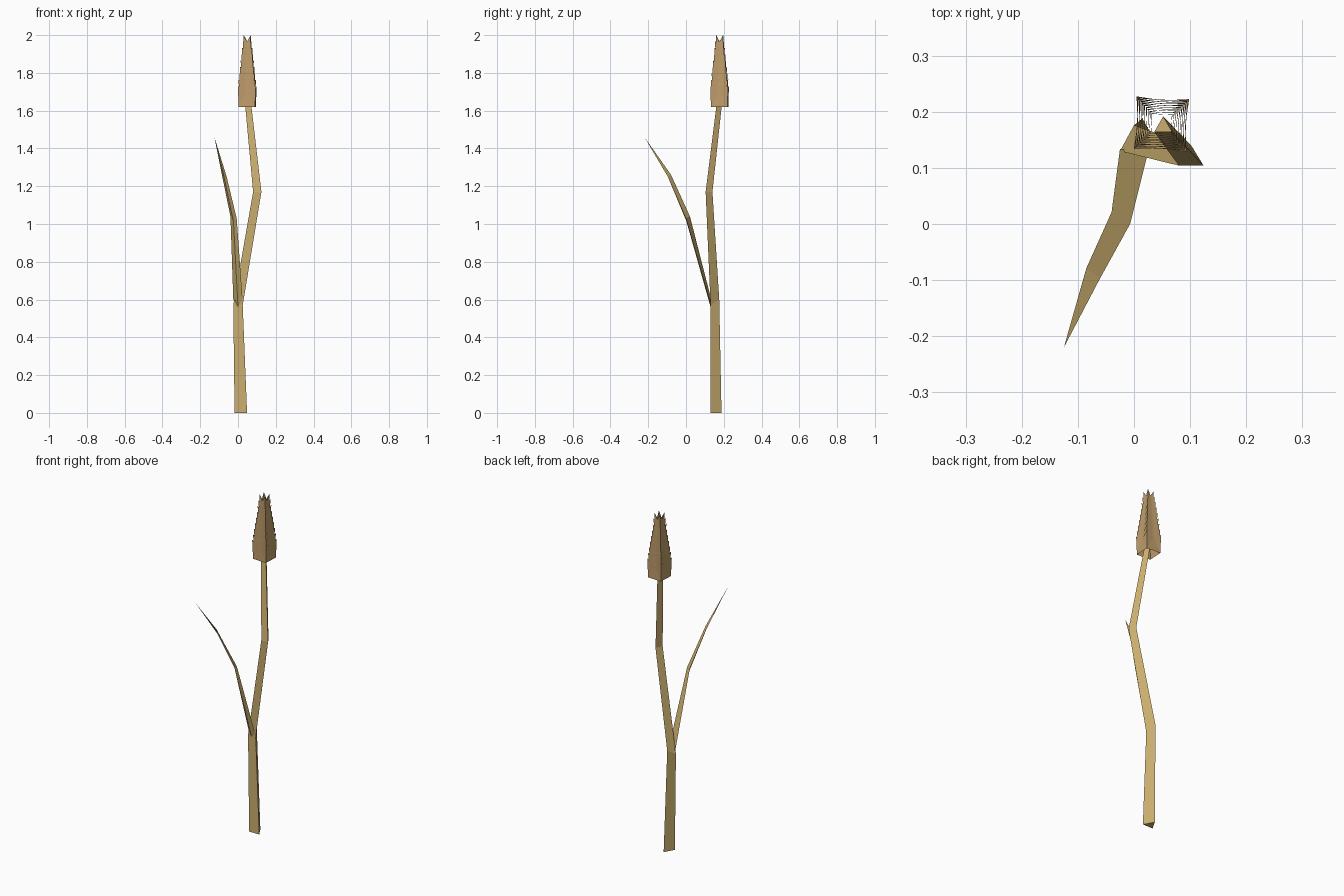
import bpy
from math import radians
from mathutils import Vector, Matrix

if "Cube" in bpy.data.objects:
    bpy.data.objects.remove(bpy.data.objects["Cube"])


def material(name, color):
    m = bpy.data.materials.new(name)
    m.diffuse_color = (*color, 1)
    m.use_nodes = True
    m.node_tree.nodes["Principled BSDF"].inputs["Base Color"].default_value = m.diffuse_color
    return m


def make_object(name, verts, faces, mat):
    me = bpy.data.meshes.new(name)
    me.from_pydata(verts, [], faces)
    me.materials.append(mat)
    ob = bpy.data.objects.new(name, me)
    bpy.context.collection.objects.link(ob)
    return ob


def bridge(rings, n):
    """Side quads between successive rings of n points (counter-clockwise from above)."""
    return [(r * n + i, r * n + (i + 1) % n, (r + 1) * n + (i + 1) % n, (r + 1) * n + i)
            for r in range(rings - 1) for i in range(n)]


straw = material("straw", (0.60, 0.43, 0.16))
grain = material("grain", (0.53, 0.34, 0.15))

# Stem: bent three-sided tube; rings are centre x, front y, front z, back z, half width, depth
stem_rings = [
    (0.015, 0.130, 0.00, 0.00, 0.033, 0.058),
    (0.000, 0.130, 0.57, 0.60, 0.025, 0.046),
    (0.102, 0.104, 1.17, 1.17, 0.022, 0.036),
    (0.052, 0.164, 1.65, 1.65, 0.016, 0.028),
]
verts = []
for x, y, zf, zb, w, d in stem_rings:
    verts += [(x - w, y, zf), (x + w, y, zf), (x, y + d, zb)]
make_object("stem", verts, bridge(4, 3) + [(2, 1, 0), (9, 10, 11)], straw)

# Leaf: curved blade with a shallow keel (keel, right edge, left edge per ring)
leaf = [
    (0.000, 0.130, 0.56), (0.024, 0.124, 0.60), (-0.025, 0.134, 0.60),
    (-0.024, 0.002, 1.015), (-0.007, 0.000, 1.03), (-0.040, 0.021, 1.04),
    (-0.073, -0.092, 1.245), (-0.060, -0.096, 1.25), (-0.085, -0.079, 1.26),
    (-0.125, -0.220, 1.46),
]
make_object("leaf", leaf,
            bridge(3, 3) + [(2, 1, 0), (6, 7, 9), (7, 8, 9), (8, 6, 9)], straw)

# Grain head: nested open square cups with pointed corners and notched sides
LAYERS = 9
centre = Vector((0.049, 0.178, 0))
turn = Matrix.Rotation(radians(-3), 3, 'Z')
square = [(-1, -1), (0, -1), (1, -1), (1, 0), (1, 1), (0, 1), (-1, 1), (-1, 0)]
verts, faces = [], []
for k in range(LAYERS):
    t = k / (LAYERS - 1)
    tip_z = 1.73 + 0.27 * t
    tip_w = 0.047 - 0.028 * t
    base_z = tip_z - 0.11 + 0.02 * t
    start = len(verts)
    for x, y in square:
        verts.append(centre + turn @ Vector((x, y, 0)) * tip_w * 0.93 + Vector((0, 0, base_z)))
    for x, y in square:
        corner = x != 0 and y != 0
        w = tip_w if corner else tip_w * 0.90
        z = tip_z if corner else tip_z - 0.035
        verts.append(centre + turn @ Vector((x, y, 0)) * w + Vector((0, 0, z)))
    # split each side so the folds run from the notch to the corners
    for a, b, c, d in bridge(2, 8):
        a, b, c, d = (start + i for i in (a, b, c, d))
        if (a - start) % 2 == 0:
            faces += [(a, b, c), (a, c, d)]
        else:
            faces += [(a, b, d), (b, c, d)]
make_object("grain_head", verts, faces, grain)
